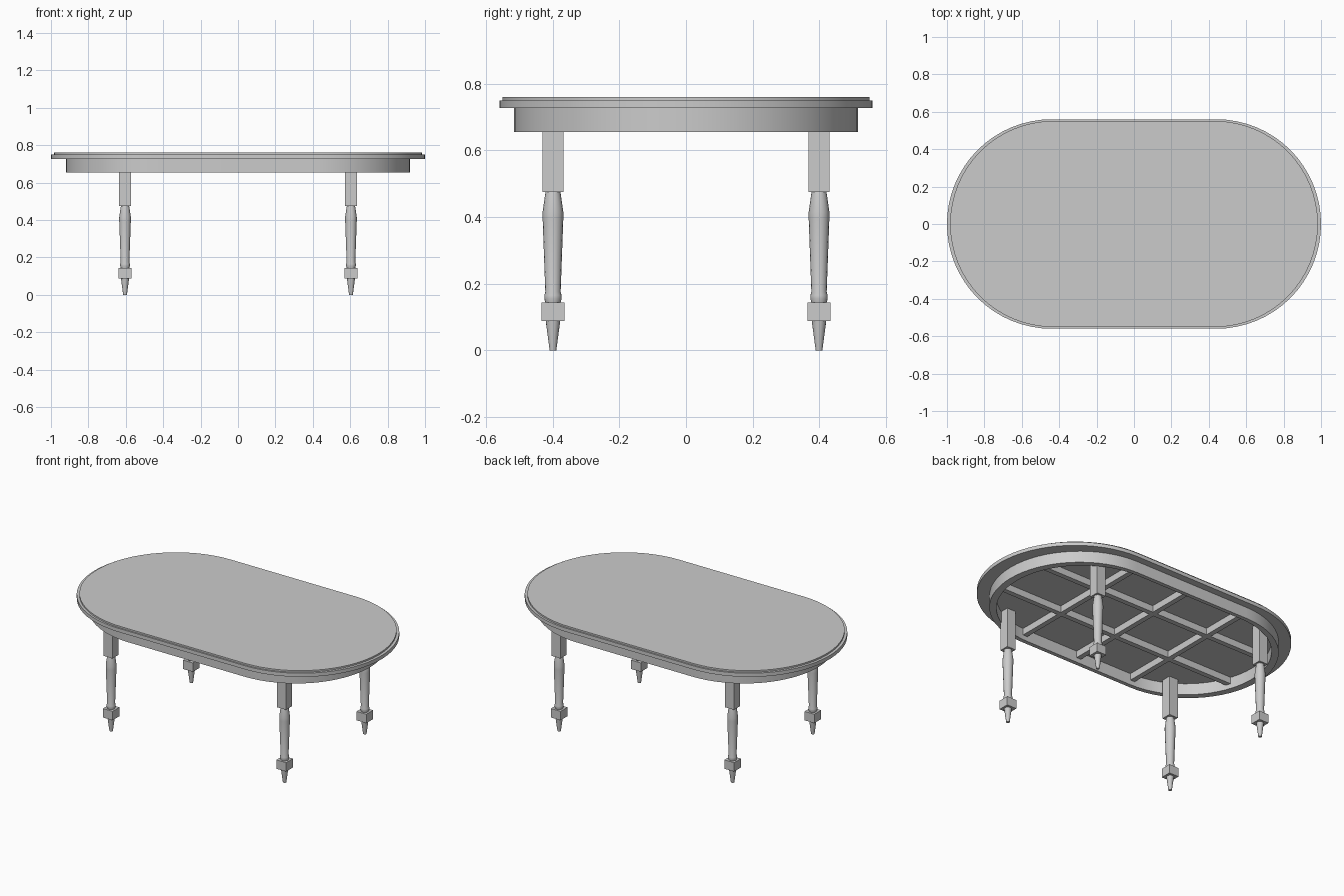
import bpy, bmesh, math

if "Cube" in bpy.data.objects:
    bpy.data.objects.remove(bpy.data.objects["Cube"])

R, C = 0.56, 0.44  # end radius and end centre of the oval top


def finish(bm, name, angle=30):
    bmesh.ops.recalc_face_normals(bm, faces=bm.faces)
    me = bpy.data.meshes.new(name)
    bm.to_mesh(me)
    bm.free()
    ob = bpy.data.objects.new(name, me)
    bpy.context.collection.objects.link(ob)
    bpy.ops.object.select_all(action='DESELECT')
    ob.select_set(True)
    bpy.context.view_layer.objects.active = ob
    bpy.ops.object.shade_smooth_by_angle(angle=math.radians(angle))
    return ob


def oval(bm, s, z, n=32):
    vs = []
    for side in (1, -1):
        for i in range(n + 1):
            a = -math.pi / 2 + math.pi * i / n
            x, y = C + R * math.cos(a), R * math.sin(a)
            vs.append(bm.verts.new((s * x * side, s * y * side, z)))
    return vs


def bridge(bm, a, b):
    n = len(a)
    for i in range(n):
        j = (i + 1) % n
        bm.faces.new((a[i], a[j], b[j], b[i]))


def box(bm, x, y, z0, z1, hx, hy):
    vs = bmesh.ops.create_cube(bm, size=1)['verts']
    for v in vs:
        v.co = (x + v.co.x * 2 * hx, y + v.co.y * 2 * hy,
                (z0 + z1) / 2 + v.co.z * (z1 - z0))


# stepped oval top
bm = bmesh.new()
rings = [oval(bm, s, z) for s, z in
         ((1, 0.727), (1, 0.75), (0.983, 0.75), (0.983, 0.76))]
for a, b in zip(rings, rings[1:]):
    bridge(bm, a, b)
bm.faces.new(rings[0])
bm.faces.new(rings[-1])
finish(bm, "table_top")

# hollow apron
bm = bmesh.new()
rings = [oval(bm, s, z) for s, z in
         ((0.92, 0.728), (0.92, 0.655), (0.875, 0.655), (0.875, 0.728))]
for i in range(4):
    bridge(bm, rings[i], rings[(i + 1) % 4])
finish(bm, "apron")

# underside bracing grid
bm = bmesh.new()
for x in (-0.4, 0, 0.4):
    box(bm, x, 0, 0.685, 0.729, 0.016, 0.495)
for y in (-0.17, 0.17):
    box(bm, 0, y, 0.685, 0.729, 0.85, 0.016)
finish(bm, "braces")

# turned legs with square blocks
SHAFT = [(0.021, 0.48), (0.024, 0.465), (0.031, 0.415), (0.031, 0.395),
         (0.023, 0.175), (0.026, 0.165), (0.026, 0.155), (0.022, 0.14)]
FOOT = [(0.022, 0.09), (0.010, 0.0)]


def lathe(bm, profile, x, y, n=16):
    prev = None
    for r, z in profile:
        ring = [bm.verts.new((x + r * math.cos(2 * math.pi * i / n),
                              y + r * math.sin(2 * math.pi * i / n), z))
                for i in range(n)]
        if prev:
            bridge(bm, prev, ring)
        else:
            bm.faces.new(ring)
        prev = ring
    bm.faces.new(prev)


for sx, xn in ((-1, "left"), (1, "right")):
    for sy, yn in ((-1, "front"), (1, "back")):
        bm = bmesh.new()
        x, y = sx * 0.604, sy * 0.399 * -1 * -1
        box(bm, x, y, 0.475, 0.728, 0.031, 0.031)
        box(bm, x, y, 0.088, 0.144, 0.034, 0.034)
        lathe(bm, SHAFT, x, y)
        lathe(bm, FOOT, x, y)
        finish(bm, f"{yn}_{xn}_leg")
